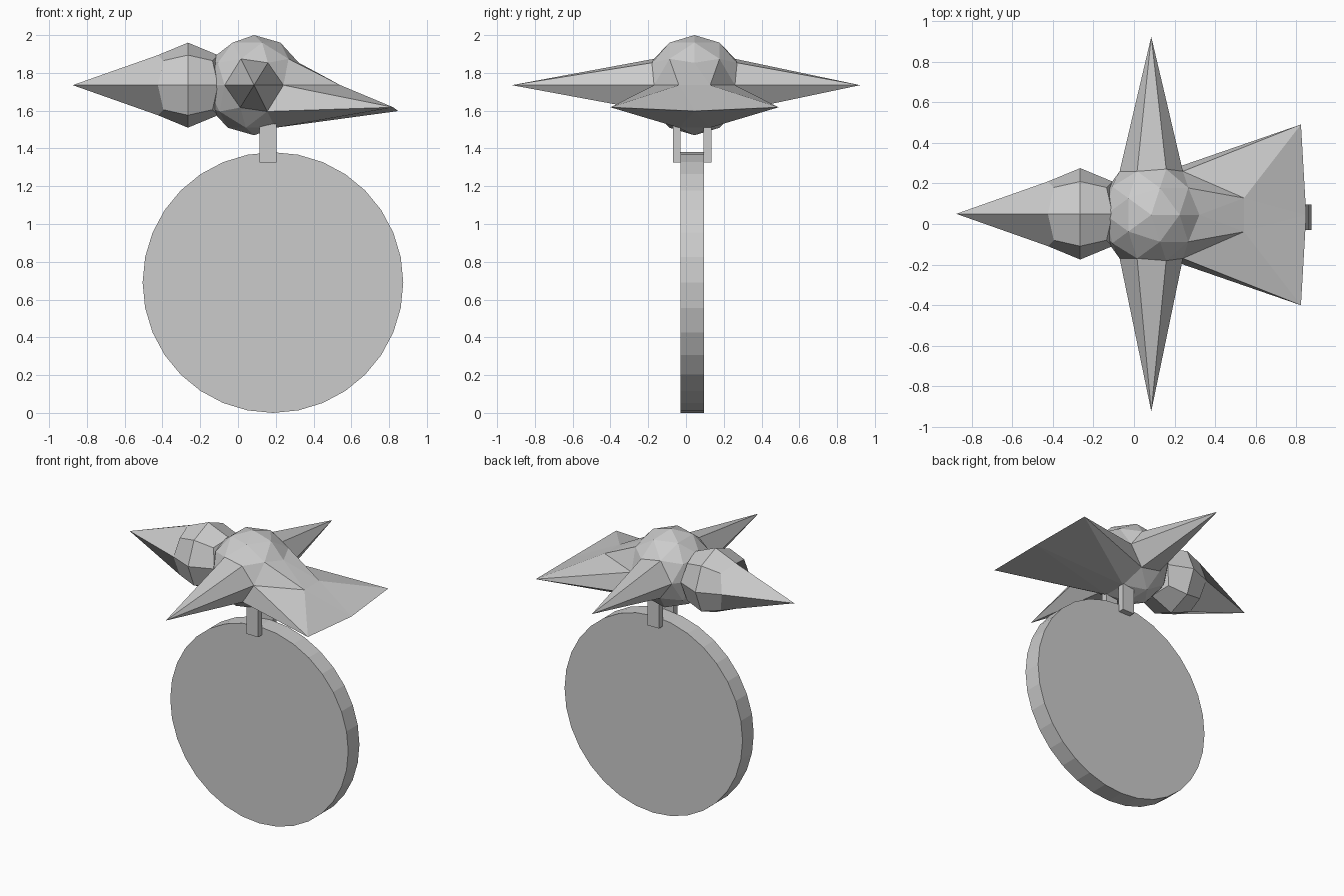
import bpy, bmesh, math
from mathutils import Vector, Matrix

if "Cube" in bpy.data.objects:
    bpy.data.objects.remove(bpy.data.objects["Cube"])

BODY = Vector((0.085, 0.045, 1.735))
HEAD = Vector((-0.265, 0.05, 1.735))
R_BODY, R_HEAD = 0.265, 0.225


def finish(bm, name, loc):
    mesh = bpy.data.meshes.new(name)
    bmesh.ops.recalc_face_normals(bm, faces=bm.faces)
    bm.to_mesh(mesh)
    bm.free()
    obj = bpy.data.objects.new(name, mesh)
    obj.location = loc
    bpy.context.collection.objects.link(obj)
    return obj


def pull(bm, direction, radius, target):
    """Move the vertex closest to a direction on the sphere to a target point."""
    p = Vector(direction).normalized() * radius
    v = min(bm.verts, key=lambda v: (v.co - p).length)
    v.co = target


# Body: icosphere with wings and a fanned tail pulled out of it
bm = bmesh.new()
bmesh.ops.create_icosphere(bm, subdivisions=2, radius=R_BODY)
pull(bm, (0, -1, 0), R_BODY, Vector((0.085, -0.922, 1.735)) - BODY)
pull(bm, (0, 1, 0), R_BODY, Vector((0.085, 0.922, 1.735)) - BODY)
for s in (-1, 1):
    pull(bm, (0.724, s * 0.526, -0.447), R_BODY, (0.737, s * 0.445, -0.117))
    pull(bm, (0.951, s * 0.309, 0), R_BODY, (0.457, s * 0.083, 0))
pull(bm, (0.85, 0, -0.526), R_BODY, (0.763, 0, -0.137))
finish(bm, "body_wings_tail", BODY)

# Head: rounded cube with its front centre vertex pulled into a beak
bm = bmesh.new()
bmesh.ops.create_cube(bm, size=1)
bmesh.ops.subdivide_edges(bm, edges=bm.edges[:], cuts=1, use_grid_fill=True)
for v in bm.verts:
    v.co = v.co.normalized() * R_HEAD
pull(bm, (-1, 0, 0), R_HEAD, (-0.61, 0, 0))
finish(bm, "head_beak", HEAD)

# Wheel standing upright
bm = bmesh.new()
bmesh.ops.create_cone(bm, cap_ends=True, segments=32, radius1=0.69, radius2=0.69,
                      depth=0.124, matrix=Matrix.Rotation(math.pi / 2, 4, 'X'))
finish(bm, "wheel", (0.185, 0.033, 0.69))

# Two legs gripping the wheel
for name, y in (("front_leg", -0.049), ("back_leg", 0.114)):
    bm = bmesh.new()
    bmesh.ops.create_cube(bm, size=1, matrix=Matrix.Diagonal((0.09, 0.042, 0.235, 1)))
    finish(bm, name, (0.16, y, 1.4425))
